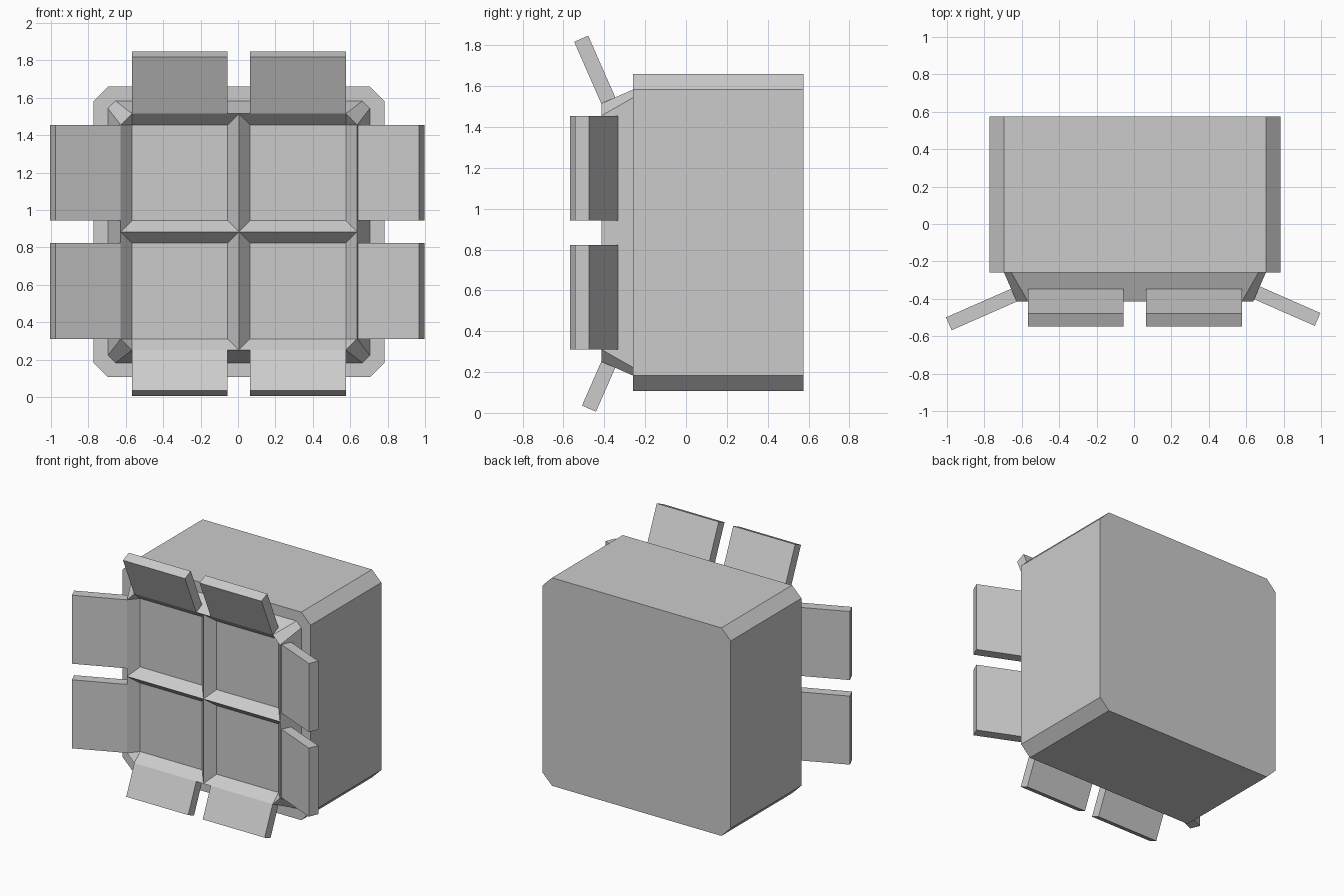
import bpy
import math
from mathutils import Vector

cube = bpy.data.objects.get("Cube")
if cube:
    bpy.data.objects.remove(cube)

grey = bpy.data.materials.new("light grey")
grey.use_nodes = True
grey.diffuse_color = (0.6, 0.6, 0.6, 1)
grey.node_tree.nodes["Principled BSDF"].inputs["Base Color"].default_value = (0.6, 0.6, 0.6, 1)

CX, CZ = 0.005, 0.883      # middle of the box front
RIM, PANEL, FACE, BACK = -0.415, -0.345, -0.26, 0.575
SLOPE = 0.06               # width of the sloping strips round each panel
HALF = 0.632               # half size of the panel grid


def make(name, verts, faces):
    mesh = bpy.data.meshes.new(name)
    mesh.from_pydata(verts, [], faces)
    mesh.materials.append(grey)
    obj = bpy.data.objects.new(name, mesh)
    bpy.context.collection.objects.link(obj)
    # merge shared corners and face outwards
    bpy.context.view_layer.objects.active = obj
    obj.select_set(True)
    bpy.ops.object.mode_set(mode='EDIT')
    bpy.ops.mesh.select_all(action='SELECT')
    bpy.ops.mesh.remove_doubles(threshold=0.0005)
    bpy.ops.mesh.normals_make_consistent(inside=False)
    bpy.ops.object.mode_set(mode='OBJECT')
    obj.select_set(False)
    return obj


def octagon(half, cut, y):
    """Square outline with cut corners, seen from the front."""
    s = half - cut
    pts = [(half, -s), (half, s), (s, half), (-s, half),
           (-half, s), (-half, -s), (-s, -half), (s, -half)]
    return [(CX + a, y, CZ + b) for a, b in pts]


def loft(first, second):
    n = len(first)
    sides = [(i, (i + 1) % n, n + (i + 1) % n, n + i) for i in range(n)]
    return first + second, sides


# box with cut long edges
verts, faces = loft(octagon(0.777, 0.077, FACE), octagon(0.777, 0.077, BACK))
make("box_body", verts, faces + [tuple(range(8)), tuple(range(8, 16))])

# tapered frame in front of the box, with four sunken panels
verts, faces = loft(octagon(HALF, SLOPE, RIM), octagon(0.70, 0.04, FACE))
faces.append(tuple(range(8, 16)))
for sx in (-1, 1):
    for sz in (-1, 1):
        def at(a, b, y):
            return (CX + sx * a, y, CZ + sz * b)
        lo, hi = SLOPE, HALF - SLOPE
        base = len(verts)
        verts += [at(lo, lo, PANEL), at(hi, lo, PANEL), at(hi, hi, PANEL), at(lo, hi, PANEL),
                  at(0, 0, RIM), at(HALF, 0, RIM), at(HALF, hi, RIM),
                  at(hi, HALF, RIM), at(0, HALF, RIM)]
        cell = [(0, 1, 2, 3), (4, 5, 1, 0), (5, 6, 2, 1), (6, 7, 2), (7, 8, 3, 2), (8, 4, 0, 3)]
        faces += [tuple(base + i for i in f) for f in cell]
make("panel_frame", verts, faces)

# open flaps hinged on the frame, a pair on each side
TILT = math.radians(23.7)
THICK = 0.075
FRONT = Vector((0, -1, 0))


def flap(name, out, length, hinge_y, offset):
    out = Vector(out)
    along = Vector((abs(out.z), 0, abs(out.x)))
    run = out * math.cos(TILT) + FRONT * math.sin(TILT)
    depth = out * math.sin(TILT) - FRONT * math.cos(TILT)
    hinge = Vector((CX, hinge_y, CZ)) + out * HALF + along * offset
    profile = [hinge, hinge + run * length,
               hinge + run * length + depth * THICK, hinge + depth * THICK]
    width = along * (HALF - 2 * SLOPE) / 2
    verts, faces = loft([p - width for p in profile], [p + width for p in profile])
    make(name, verts, faces + [(0, 1, 2, 3), (4, 5, 6, 7)])


for side, out, length, hinge_y in (("top", (0, 0, 1), 0.33, RIM),
                                   ("bottom", (0, 0, -1), 0.235, RIM),
                                   ("right", (-1, 0, 0), 0.38, RIM),
                                   ("left", (1, 0, 0), 0.36, -0.40)):
    for number, offset in enumerate((-HALF / 2, HALF / 2), 1):
        flap(f"{side}_flap_{number}", out, length, hinge_y, offset)
